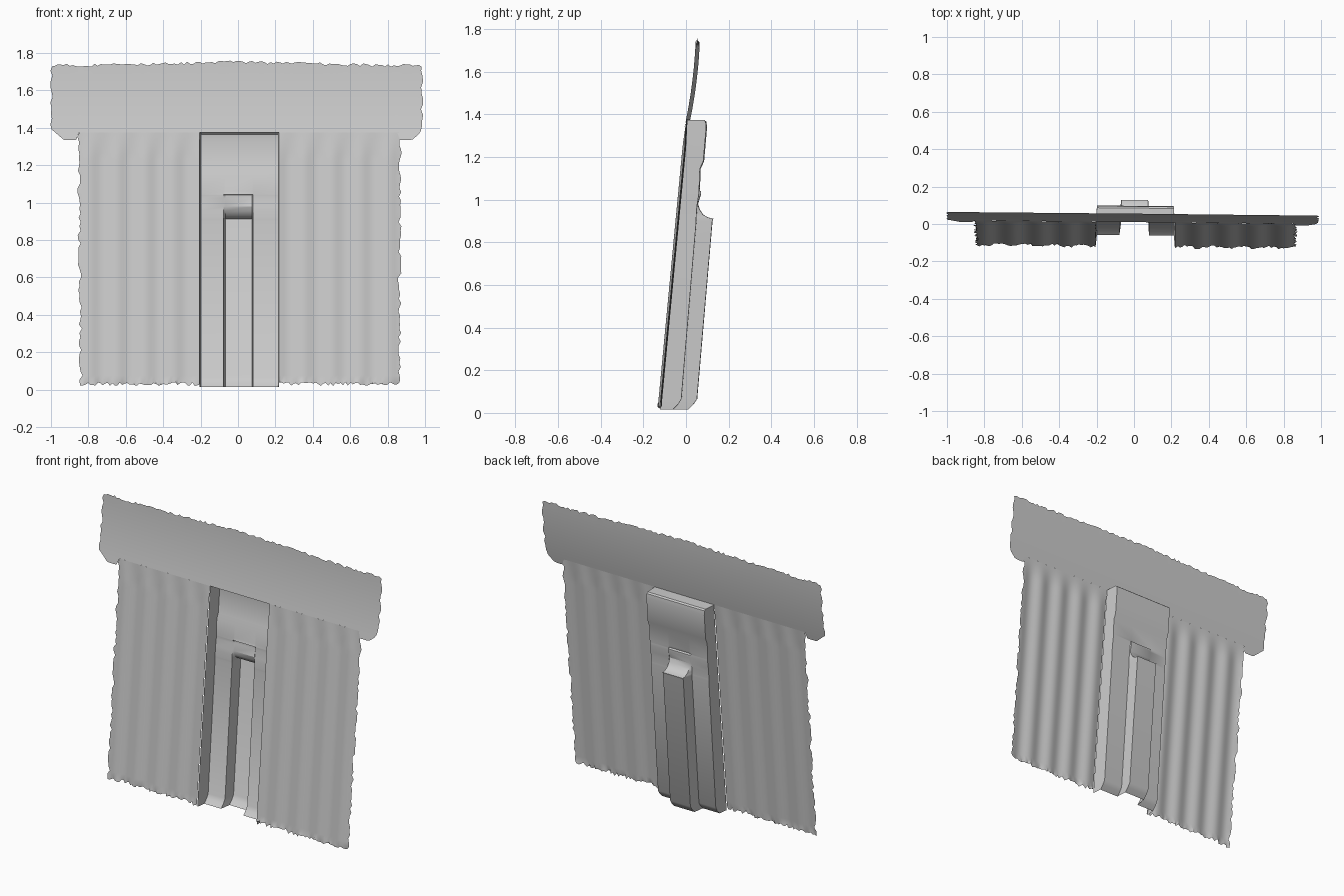
import bpy, bmesh, math, random

random.seed(4)
cube = bpy.data.objects.get("Cube")
if cube:
    bpy.data.objects.remove(cube, do_unlink=True)

stone = bpy.data.materials.new("pale grey stone")
stone.use_nodes = True
GREY = (0.6, 0.6, 0.6, 1)
stone.diffuse_color = GREY
bsdf = stone.node_tree.nodes["Principled BSDF"]
bsdf.inputs["Base Color"].default_value = GREY
bsdf.inputs["Roughness"].default_value = 0.8


def lerp(a, b, t):
    return a + (b - a) * t


def rough(size):
    return random.uniform(-size, size)


def wall_y(z):
    return -0.118 + 0.095 * (z - 0.03)


def sheet(name, cols, rows, point):
    """Thin open surface: point(i, j) for each column i and row j."""
    bm = bmesh.new()
    grid = [[bm.verts.new(point(i, j)) for i in range(cols)] for j in range(rows)]
    for low, high in zip(grid, grid[1:]):
        for i in range(cols - 1):
            bm.faces.new((low[i], low[i + 1], high[i + 1], high[i]))
    # the whole structure is turned very slightly in plan
    for v in bm.verts:
        v.co.y -= 0.01 * v.co.x
    mesh = bpy.data.meshes.new(name)
    bm.to_mesh(mesh)
    bm.free()
    mesh.materials.append(stone)
    obj = bpy.data.objects.new(name, mesh)
    bpy.context.collection.objects.link(obj)
    bpy.ops.object.select_all(action="DESELECT")
    obj.select_set(True)
    bpy.context.view_layer.objects.active = obj
    bpy.ops.object.shade_smooth_by_angle(angle=math.radians(35))


# Ribbed wall panels with worn outer and lower edges
def wall(name, inner, outer_low, outer_top):
    cols, rows = 50, 60

    def point(i, j):
        s, t = i / (cols - 1), j / (rows - 1)
        outer = lerp(outer_low, outer_top, t)
        x = lerp(outer, inner, s) if inner < 0 else lerp(inner, outer, s)
        z = lerp(0.03, 1.375, t)
        rib = 0.006 * math.cos(2 * math.pi * (abs(x) - 0.2) / 0.15)
        y = wall_y(z) - rib * min(1, (1.375 - z) * 8)
        if i == (0 if inner < 0 else cols - 1):
            x += rough(0.009)
        if j == 0:
            z += rough(0.01)
            y += rough(0.008)
        return x, y, z
    sheet(name, cols, rows, point)


wall("right_wall", -0.205, -0.84, -0.855)
wall("left_wall", 0.218, 0.865, 0.865)


# Lintel band with lower corners hanging past the wall
def band_bottom(x):
    a = abs(x)
    if a < 0.86:
        return 1.375
    return 1.335 if a < 0.93 else lerp(1.335, 1.395, (a - 0.93) / 0.07)


def band_point(i, j):
    t = j / 12
    x = lerp(-0.998, 0.983, i / 120)
    top = 1.735 + 0.018 * max(0, 1 - abs(x) * 1.4)
    z = lerp(band_bottom(x), top, t)
    h = (z - 1.375) / 0.37
    y = 0.01 + 0.075 * h - 0.03 * h * h
    if j == 12:
        z += rough(0.008)
    if i in (0, 120):
        x += rough(0.007)
    return x, y, z


sheet("lintel_band", 121, 13, band_point)

# Doorway: across it, x and depth layer (0 wall, 1 recess, 2 slot)
across = [(-0.205, 0), (-0.198, 1), (-0.078, 1), (-0.068, 2),
          (0.076, 2), (0.08, 1), (0.213, 1), (0.218, 0)]
# Up it, height with the depth of the recess and of the slot
upward = [(0.015, -0.06, 0.01), (0.04, -0.035, 0.035), (0.065, -0.02, 0.052),
          (0.90, 0.05, 0.124), (0.912, 0.05, 0.128), (0.916, 0.05, 0.105),
          (0.93, 0.051, 0.08), (0.955, 0.052, 0.064), (0.98, 0.055, 0.056),
          (1.025, 0.062, 0.070), (1.04, 0.062, 0.070), (1.045, 0.062, 0.058),
          (1.06, 0.064, 0.064), (1.145, 0.067, 0.067), (1.18, 0.083, 0.083),
          (1.34, 0.097, 0.097), (1.365, 0.094, 0.094), (1.373, 0.085, 0.085),
          (1.375, 0.01, 0.01)]


def door_point(i, j):
    x, layer = across[i]
    z, recess, slot = upward[j]
    return x, (wall_y(z), recess, slot)[layer], z


sheet("doorway_recess", len(across), len(upward), door_point)
